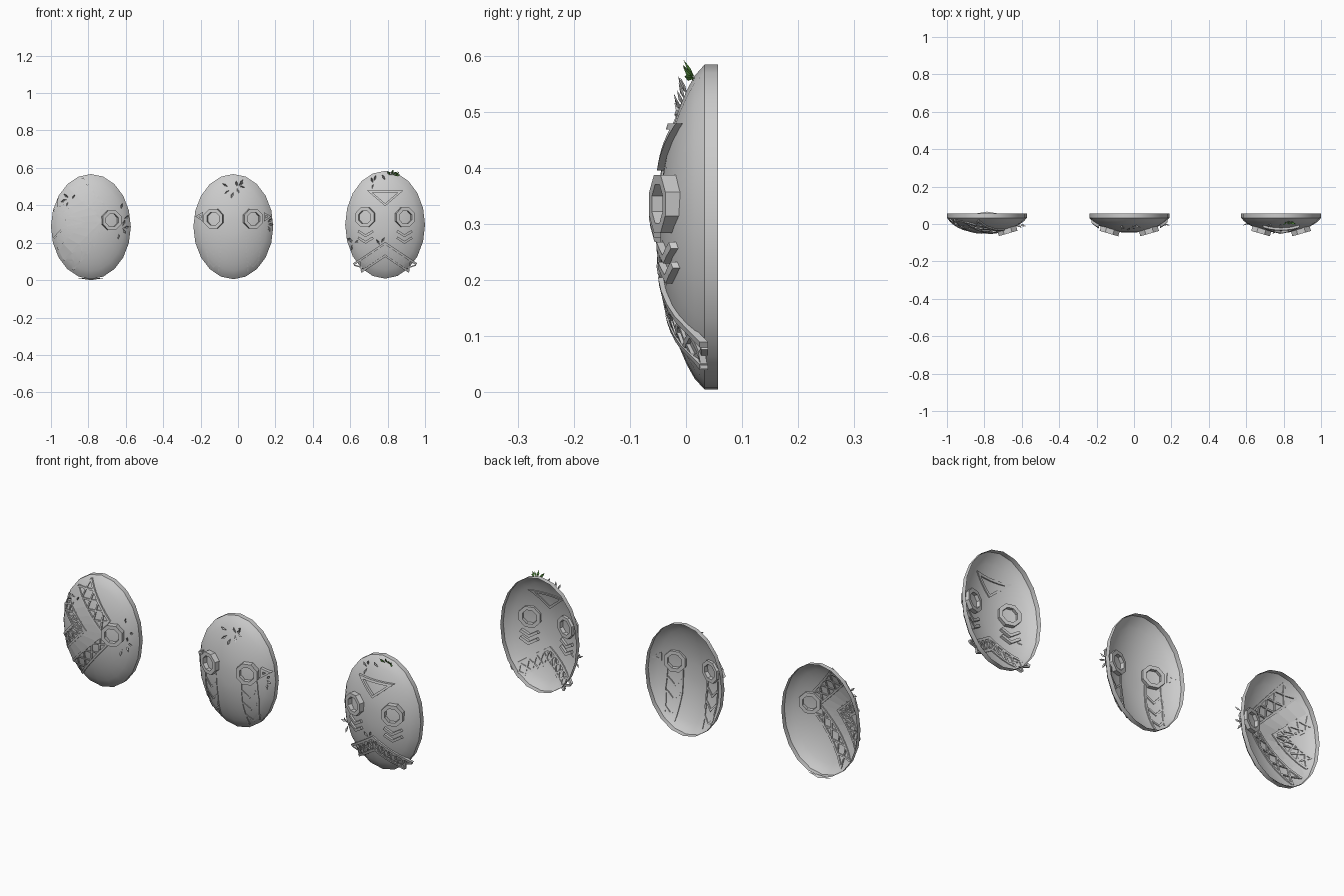
import bpy, bmesh, math
from mathutils import Vector, Matrix

if "Cube" in bpy.data.objects:
    bpy.data.objects.remove(bpy.data.objects["Cube"])

RX, SEG = 0.2135, 20


def make(name, bm, smooth=False, mat=None):
    bmesh.ops.recalc_face_normals(bm, faces=bm.faces)
    me = bpy.data.meshes.new(name)
    bm.to_mesh(me)
    bm.free()
    ob = bpy.data.objects.new(name, me)
    bpy.context.collection.objects.link(ob)
    if mat:
        me.materials.append(mat)
    if smooth:
        bpy.ops.object.select_all(action='DESELECT')
        ob.select_set(True)
        bpy.context.view_layer.objects.active = ob
        bpy.ops.object.shade_smooth_by_angle(angle=math.radians(30))
    return ob


class Mask:
    def __init__(self, cx, cz, rz):
        self.cx, self.cz, self.rz = cx, cz, rz

    # depth of the domed face at a point (u is measured from the mask's middle)
    def depth(self, u, z):
        r2 = (u / RX) ** 2 + ((z - self.cz) / self.rz) ** 2
        return 0.033 - 0.08 * max(0.0, 1 - r2) ** 0.75

    def at(self, u, z, off=0.0):
        return Vector((self.cx + u, self.depth(u, z) + off, z))

    # thin open shell with a straight rim
    def shell(self, name):
        bm = bmesh.new()
        rings = []
        for r in (0.15, 0.3, 0.45, 0.6, 0.73, 0.84, 0.93, 1.0):
            rings.append([bm.verts.new(self.at(r * RX * math.sin(a), self.cz + r * self.rz * math.cos(a)))
                          for a in (2 * math.pi * i / SEG for i in range(SEG))])
        rings.append([bm.verts.new((v.co.x, 0.057, v.co.z)) for v in rings[-1]])
        bm.faces.new(rings[0])
        for a, b in zip(rings, rings[1:]):
            for i in range(SEG):
                j = (i + 1) % SEG
                bm.faces.new((a[i], a[j], b[j], b[i]))
        make(name, bm, True)

    # solid strip between two matching lines, draped over the dome
    def ribbon(self, name, la, lb, front=0.007, back=0.006, n=5, closed=False):
        bm = bmesh.new()
        pairs = list(zip(la, lb))
        if closed:
            pairs.append(pairs[0])
        stations = []
        for (a0, b0), (a1, b1) in zip(pairs, pairs[1:]):
            stations += [(a0.lerp(a1, i / n), b0.lerp(b1, i / n)) for i in range(n)]
        if not closed:
            stations.append(pairs[-1])
        rows = [[bm.verts.new(self.at(a.x, a.y, -front)), bm.verts.new(self.at(b.x, b.y, -front)),
                 bm.verts.new(self.at(b.x, b.y, back)), bm.verts.new(self.at(a.x, a.y, back))]
                for a, b in stations]
        for p, q in zip(rows, rows[1:] + (rows[:1] if closed else [])):
            for i in range(4):
                j = (i + 1) % 4
                bm.faces.new((p[i], p[j], q[j], q[i]))
        if not closed:
            bm.faces.new(rows[0])
            bm.faces.new(rows[-1])
        make(name, bm)

    # mitred bar following a polyline
    def bar(self, name, pts, w=0.010, closed=False, **kw):
        p = [Vector(q) for q in pts]
        la, lb = [], []
        for i in range(len(p)):
            prev = p[i - 1] if (i or closed) else None
            nxt = p[(i + 1) % len(p)] if (i + 1 < len(p) or closed) else None
            ds = [(p[i] - prev).normalized()] if prev else []
            ds += [(nxt - p[i]).normalized()] if nxt else []
            ns = [Vector((-d.y, d.x)) for d in ds]
            m = sum(ns, Vector((0, 0))).normalized()
            m *= w / 2 / max(0.35, m.dot(ns[0]))
            la.append(p[i] + m)
            lb.append(p[i] - m)
        self.ribbon(name, la, lb, closed=closed, **kw)

    # crossed bars between two straight lines
    def lattice(self, name, a0, a1, b0, b1, n, cross=True):
        a0, a1, b0, b1 = map(Vector, (a0, a1, b0, b1))
        for s in range(2 if cross else 1):
            pts = [(a0.lerp(a1, i / n) if (i + s) % 2 else b0.lerp(b1, i / n)) for i in range(n + 1)]
            self.bar(name, pts, 0.007, n=2, front=0.006)

    # eight-sided eye ring, turned outward to follow the face
    def eye(self, u, z):
        bm = bmesh.new()
        loops = []
        for r, y in ((0.056, 0.02), (0.056, -0.021), (0.037, -0.021), (0.037, 0.02)):
            loops.append([bm.verts.new((r * math.cos(a), y, r * math.sin(a)))
                          for a in (math.pi / 8 + math.pi / 4 * i for i in range(8))])
        for k in range(4):
            a, b = loops[k], loops[(k + 1) % 4]
            for i in range(8):
                j = (i + 1) % 8
                bm.faces.new((a[i], a[j], b[j], b[i]))
        tilt = math.radians(16) * (1 if u > 0 else -1)
        bm.transform(Matrix.Translation(self.at(u, z)) @ Matrix.Rotation(tilt, 4, 'Z'))
        make("eye_ring", bm)

    # folded diamond leaf; angle measured in the face plane, lift tips it forward
    def leaf(self, u, z, deg, length=0.035, lift=0.35, mat=None):
        a = math.radians(deg)
        d = Vector((math.cos(a), -lift, math.sin(a))).normalized()
        s = Vector((-math.sin(a), 0, math.cos(a))) * length * 0.17
        o = self.at(u, z, -0.002)
        bm = bmesh.new()
        base, tip = bm.verts.new(o), bm.verts.new(o + d * length)
        mid = bm.verts.new(o + d * length * 0.5 + Vector((0, 0.003, 0)))
        for sg in (-1, 1):
            side = bm.verts.new(o + d * length * 0.5 + s * sg - Vector((0, 0.003, 0)))
            bm.faces.new((base, side, mid))
            bm.faces.new((mid, side, tip))
        make("leaf", bm, mat=mat)


green = bpy.data.materials.new("leaf_green")
green.diffuse_color = (0.08, 0.25, 0.04, 1)
green.use_nodes = True
green.node_tree.nodes["Principled BSDF"].inputs["Base Color"].default_value = green.diffuse_color

# left mask: sideways chevrons with lattice bands and a single eye
m = Mask(-0.7865, 0.286, 0.281)
m.shell("left_mask_shell")
L1 = [(-0.045, 0.545), (0.135, 0.325), (-0.095, 0.055)]
L2 = [(-0.115, 0.495), (0.065, 0.315), (-0.145, 0.105)]
L3 = [(-0.175, 0.435), (-0.035, 0.31), (-0.175, 0.165)]
L4 = [(-0.198, 0.375), (-0.115, 0.31), (-0.198, 0.225)]
m.bar("outer_chevron_edge", [L1[0], (0.09, 0.38)])
m.bar("outer_chevron_edge", [(0.085, 0.267), L1[2]])
m.bar("middle_chevron_edge", L2)
m.bar("inner_chevron_edge", L3)
m.bar("small_chevron_edge", L4)
m.ribbon("plain_chevron", [Vector(p) for p in L2], [Vector(p) for p in L3], front=0.004, back=-0.001)
m.lattice("outer_lattice", L1[0], (0.09, 0.38), L2[0], (0.05, 0.33), 4)
m.lattice("outer_lattice", (0.085, 0.267), L1[2], (0.05, 0.30), L2[2], 4)
m.lattice("inner_lattice", L3[0], L3[1], L4[0], L4[1], 4)
m.lattice("inner_lattice", L3[1], L3[2], L4[1], L4[2], 4)
m.eye(0.108, 0.32)
for u, z, d in ((0.17, 0.29, 70), (0.175, 0.28, 10), (0.17, 0.275, -60), (0.15, 0.25, -100), (0.16, 0.38, 75),
                (0.18, 0.33, 30), (-0.12, 0.44, 140), (-0.13, 0.43, 200), (-0.12, 0.42, 250), (-0.1, 0.43, 60)):
    m.leaf(u, z, d)
bm = bmesh.new()
bm.faces.new([bm.verts.new((m.cx + x, y, 0.004 - z)) for x, y, z in
              ((-0.066, 0.055, -0.006), (0, 0.066, 0.004), (0.066, 0.055, -0.006))])
make("bottom_rim_tip", bm)

# middle mask: two eyes with tear stripes
m = Mask(-0.025, 0.286, 0.281)
m.shell("middle_mask_shell")
for s in (-1, 1):
    m.eye(s * 0.103, 0.328)
    m.bar("tear_inner_line", [(s * 0.07, 0.285), (s * 0.068, 0.17), (s * 0.078, 0.045)], 0.008, front=0.003)
    m.bar("tear_outer_line", [(s * 0.142, 0.29), (s * 0.146, 0.19), (s * 0.130, 0.08)], 0.008, front=0.003)
    for z in (0.235, 0.17, 0.105):
        m.bar("tear_chevron", [(s * 0.072, z), (s * 0.106, z - 0.032), (s * 0.139, z + 0.005)],
              0.009, n=3, front=0.003)
    # small side points beside the eyes
    m.bar("side_point", [(s * 0.168, 0.355), (s * 0.194, 0.34), (s * 0.168, 0.322)], 0.010,
          closed=True, n=2, front=0.016, back=0.004)
for u, z, d in ((0.02, 0.50, 100), (0.025, 0.505, 30), (0.03, 0.50, -10), (0.02, 0.49, -70), (0.035, 0.51, 60),
                (-0.02, 0.48, 215), (-0.03, 0.50, 150), (0.0, 0.47, 250),
                (0.185, 0.31, 40), (0.185, 0.30, -10), (0.185, 0.29, -70)):
    m.leaf(u, z, d)

# right mask: forehead triangle, cheek chevrons and a patterned mouth
m = Mask(0.7865, 0.296, 0.288)
m.shell("right_mask_shell")
m.bar("forehead_triangle", [(-0.083, 0.474), (0.083, 0.474), (0, 0.403)], 0.011, closed=True, front=0.012)
for s in (-1, 1):
    m.eye(s * 0.104, 0.336)
    for z in (0.262, 0.227):
        m.bar("cheek_chevron", [(s * 0.104 - 0.04, z), (s * 0.104, z - 0.025), (s * 0.104 + 0.04, z)],
              0.013, n=2, front=0.012, back=0.015)
    m.lattice("mouth_lattice", (0, 0.195), (s * 0.165, 0.08), (0, 0.130), (s * 0.125, 0.042), 5)
m.bar("mouth_upper_edge", [(-0.168, 0.085), (0, 0.197), (0.168, 0.085)], 0.012, front=0.009)
m.bar("mouth_lower_edge", [(-0.128, 0.045), (0, 0.130), (0.128, 0.045)], 0.012, front=0.009)
for u, z, d in ((-0.06, 0.53, 70), (-0.065, 0.52, 110), (-0.06, 0.515, 250), (0.0, 0.535, 120),
                (-0.175, 0.21, 160), (-0.18, 0.2, 110), (-0.175, 0.19, 260), (-0.165, 0.2, 20),
                (-0.03, 0.19, 120), (-0.02, 0.2, 60)):
    m.leaf(u, z, d)
for u, z, d in ((0.035, 0.562, 75), (0.04, 0.562, 35), (0.03, 0.56, 130), (0.05, 0.56, 5), (0.055, 0.555, 50)):
    m.leaf(u, z, d, 0.037, 0.6, green)
